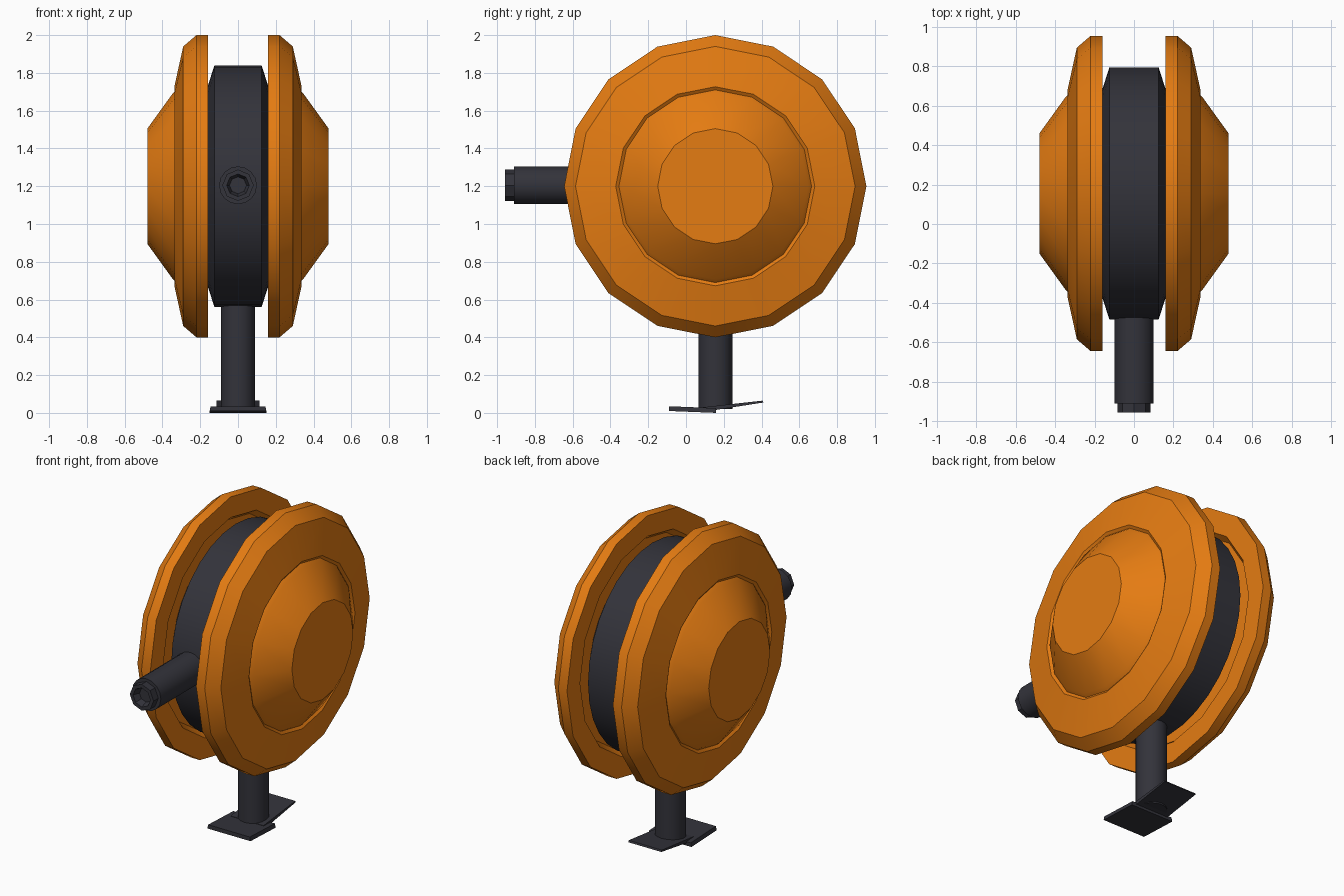
import bpy, bmesh, math
from mathutils import Vector, Matrix

if "Cube" in bpy.data.objects:
    bpy.data.objects.remove(bpy.data.objects["Cube"])

CY, CZ = 0.155, 1.2   # wheel centre


def material(name, rgb):
    m = bpy.data.materials.new(name)
    m.diffuse_color = (*rgb, 1)
    m.use_nodes = True
    m.node_tree.nodes["Principled BSDF"].inputs["Base Color"].default_value = m.diffuse_color
    return m


ORANGE = material("orange", (0.78, 0.20, 0.006))
DARK = material("dark grey", (0.033, 0.033, 0.043))


def finish(bm, name, mat, smooth=True):
    bmesh.ops.recalc_face_normals(bm, faces=bm.faces)
    me = bpy.data.meshes.new(name)
    bm.to_mesh(me)
    bm.free()
    ob = bpy.data.objects.new(name, me)
    bpy.context.collection.objects.link(ob)
    me.materials.append(mat)
    if smooth:
        bpy.ops.object.select_all(action='DESELECT')
        ob.select_set(True)
        bpy.context.view_layer.objects.active = ob
        bpy.ops.object.shade_smooth_by_angle(angle=math.radians(31))
    return ob


def lathe(name, profile, origin, axis, sides, mat, smooth=True):
    """Revolve (distance along axis, radius) points; radius 0 closes an end."""
    axis = Vector(axis)
    up = Vector((0, 0, 1)) if abs(axis.z) < 0.5 else Vector((0, 1, 0))
    side = axis.cross(up)
    bm = bmesh.new()
    rings = []
    for d, r in profile:
        c = Vector(origin) + axis * d
        if r == 0:
            rings.append([bm.verts.new(c)] * sides)
        else:
            angs = [2 * math.pi * i / sides for i in range(sides)]
            rings.append([bm.verts.new(c + r * (math.cos(a) * up + math.sin(a) * side)) for a in angs])
    for a, b in zip(rings, rings[1:]):
        for i in range(sides):
            j = (i + 1) % sides
            bm.faces.new(list(dict.fromkeys((a[i], a[j], b[j], b[i]))))
    return finish(bm, name, mat, smooth)


def slab(name, bottom, top, mat):
    """Solid between two matching quads."""
    bm = bmesh.new()
    b = [bm.verts.new(p) for p in bottom]
    t = [bm.verts.new(p) for p in top]
    bm.faces.new(b)
    bm.faces.new(t)
    for i in range(4):
        j = (i + 1) % 4
        bm.faces.new((b[i], b[j], t[j], t[i]))
    return finish(bm, name, mat, False)


def quad(w0, y0, z0, w1, y1, z1):
    return [(-w0, y0, z0), (w0, y0, z0), (w1, y1, z1), (-w1, y1, z1)]


# Side flanges: recessed inner face, rounded rim, groove and conical cap
flange = [(0.20, 0), (0.20, 0.64), (0.16, 0.67), (0.16, 0.8), (0.22, 0.8),
          (0.29, 0.74), (0.337, 0.527), (0.325, 0.51), (0.345, 0.492),
          (0.48, 0.305), (0.48, 0)]
for label, s in (("right_flange", 1), ("left_flange", -1)):
    lathe(label, flange, (0, CY, CZ), (s, 0, 0), 16, ORANGE)

# Central drum with sloping shoulders
drum = [(-0.2, 0), (-0.2, 0.52), (-0.16, 0.53), (-0.125, 0.64),
        (0.125, 0.64), (0.16, 0.53), (0.2, 0.52), (0.2, 0)]
lathe("drum", drum, (0, CY, CZ), (1, 0, 0), 32, DARK)

# Front nozzle with a stepped, hollow tip
lathe("nozzle", [(0.4, 0), (0.4, 0.1), (0.91, 0.1), (0.91, 0)],
      (0, 0, 1.205), (0, -1, 0), 16, DARK)
lathe("nozzle_tip", [(0.88, 0), (0.88, 0.083), (0.957, 0.083), (0.957, 0.06), (0.915, 0.045), (0.915, 0)],
      (0, 0, 1.205), (0, -1, 0), 8, DARK, False)

# Support post
lathe("post", [(0.02, 0), (0.02, 0.09), (0.62, 0.09), (0.62, 0)],
      (0, CY, 0), (0, 0, 1), 16, DARK)

# Foot: wide front plate and narrower upturned rear plate
slab("front_foot_plate", quad(0.15, -0.09, 0.01, 0.15, 0.16, 0.0),
     quad(0.145, -0.09, 0.035, 0.145, 0.16, 0.025), DARK)
slab("rear_foot_plate", quad(0.115, 0.09, 0.005, 0.115, 0.41, 0.055),
     quad(0.115, 0.09, 0.03, 0.115, 0.405, 0.065), DARK)
